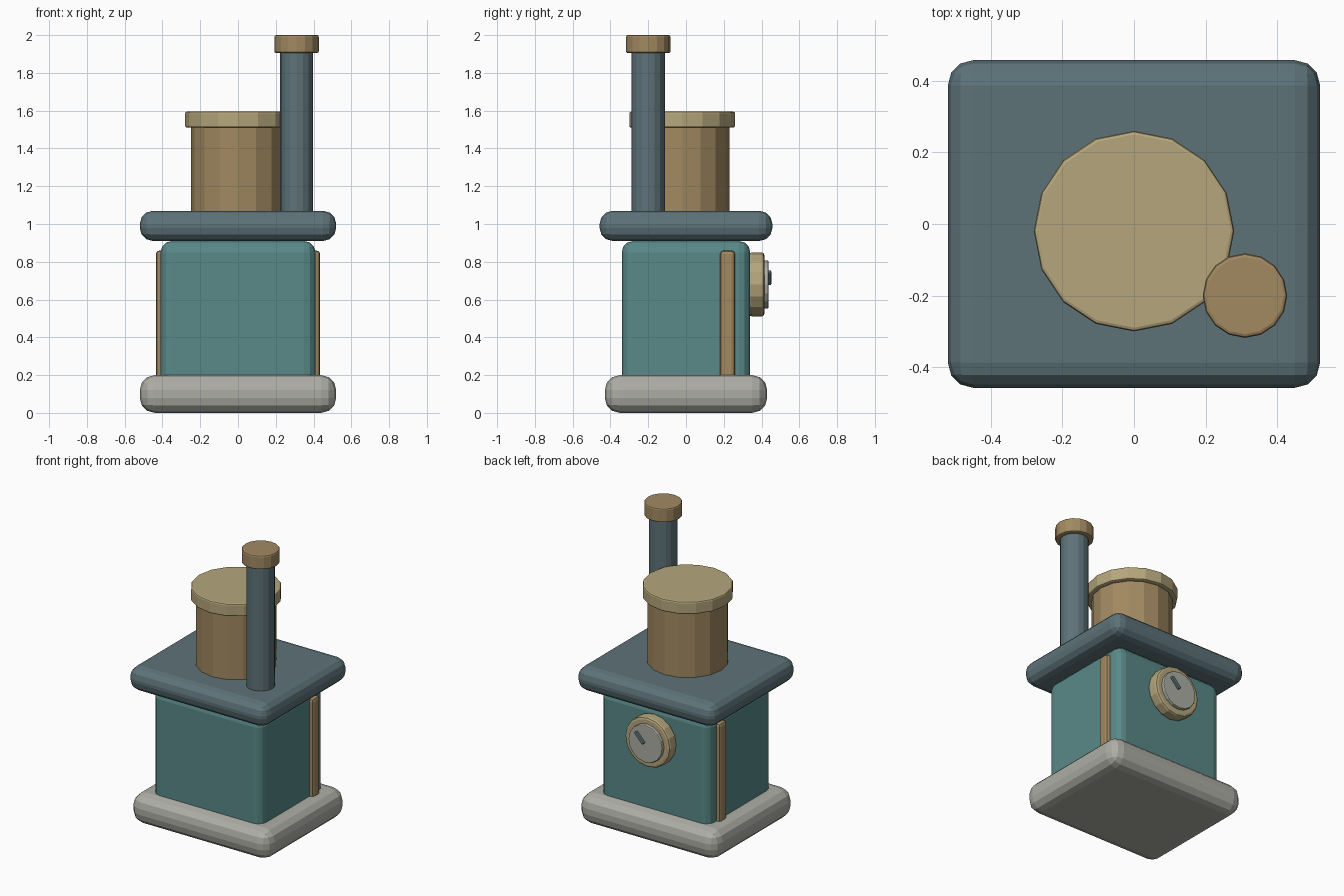
import bpy, math

if "Cube" in bpy.data.objects:
    bpy.data.objects.remove(bpy.data.objects["Cube"])

def material(name, rgb):
    m = bpy.data.materials.new(name)
    m.diffuse_color = (*rgb, 1)
    m.use_nodes = True
    m.node_tree.nodes["Principled BSDF"].inputs["Base Color"].default_value = m.diffuse_color
    return m

TEAL = material("teal", (0.10, 0.25, 0.25))
SLATE = material("slate", (0.11, 0.17, 0.19))
STONE = material("stone", (0.42, 0.42, 0.38))
WOOD = material("wood", (0.36, 0.25, 0.12))
CREAM = material("cream", (0.46, 0.38, 0.20))

def finish(name, mat, bevel, segments):
    ob = bpy.context.object
    ob.name = name
    ob.data.materials.append(mat)
    bpy.ops.object.transform_apply(location=False, rotation=True, scale=True)
    if bevel:
        b = ob.modifiers.new("bevel", 'BEVEL')
        b.width, b.segments = bevel, segments
        b.limit_method, b.angle_limit = 'ANGLE', math.radians(40)
    return ob

def box(name, mat, centre, size, bevel, segments=3, rot=(0, 0, 0)):
    bpy.ops.mesh.primitive_cube_add(size=1, location=centre, rotation=rot)
    bpy.context.object.scale = size
    return finish(name, mat, bevel, segments)

def upright(name, mat, x, y, r, z0, z1, bevel=0, sides=16):
    bpy.ops.mesh.primitive_cylinder_add(vertices=sides, radius=r, depth=z1 - z0,
                                        location=(x, y, (z0 + z1) / 2))
    return finish(name, mat, bevel, 2)

def dial(name, mat, r, y0, y1, bevel):
    bpy.ops.mesh.primitive_cylinder_add(vertices=16, radius=r, depth=y1 - y0,
                                        location=(0, (y0 + y1) / 2, 0.68),
                                        rotation=(math.pi / 2, 0, 0))
    return finish(name, mat, bevel, 2)

# Stacked rounded slabs
box("base", STONE, (0, 0, 0.10), (1.04, 0.86, 0.20), 0.08)
box("body", TEAL, (0, 0, 0.525), (0.82, 0.68, 0.77), 0.06)
box("roof", SLATE, (0, 0, 0.99), (1.04, 0.915, 0.16), 0.07)

# Side strips near the back corners
for side, label in ((-1, "left"), (1, "right")):
    box(label + "_strip", WOOD, (side * 0.405, 0.22, 0.515), (0.06, 0.08, 0.69), 0.02, 2)

# Drum and lid
upright("drum", WOOD, 0, -0.02, 0.25, 1.05, 1.53)
upright("drum_lid", CREAM, 0, -0.02, 0.28, 1.51, 1.595, 0.01)

# Chimney and cap
upright("chimney", SLATE, 0.31, -0.20, 0.088, 1.05, 1.93)
upright("chimney_cap", WOOD, 0.31, -0.20, 0.118, 1.905, 2.0, 0.01)

# Gauge on the back
dial("gauge_rim", CREAM, 0.17, 0.335, 0.415, 0.015)
dial("gauge_face", STONE, 0.127, 0.40, 0.437, 0.006)
box("gauge_needle", SLATE, (0.037, 0.442, 0.715), (0.024, 0.02, 0.09), 0.006, 2,
    (0, math.radians(43), 0))
